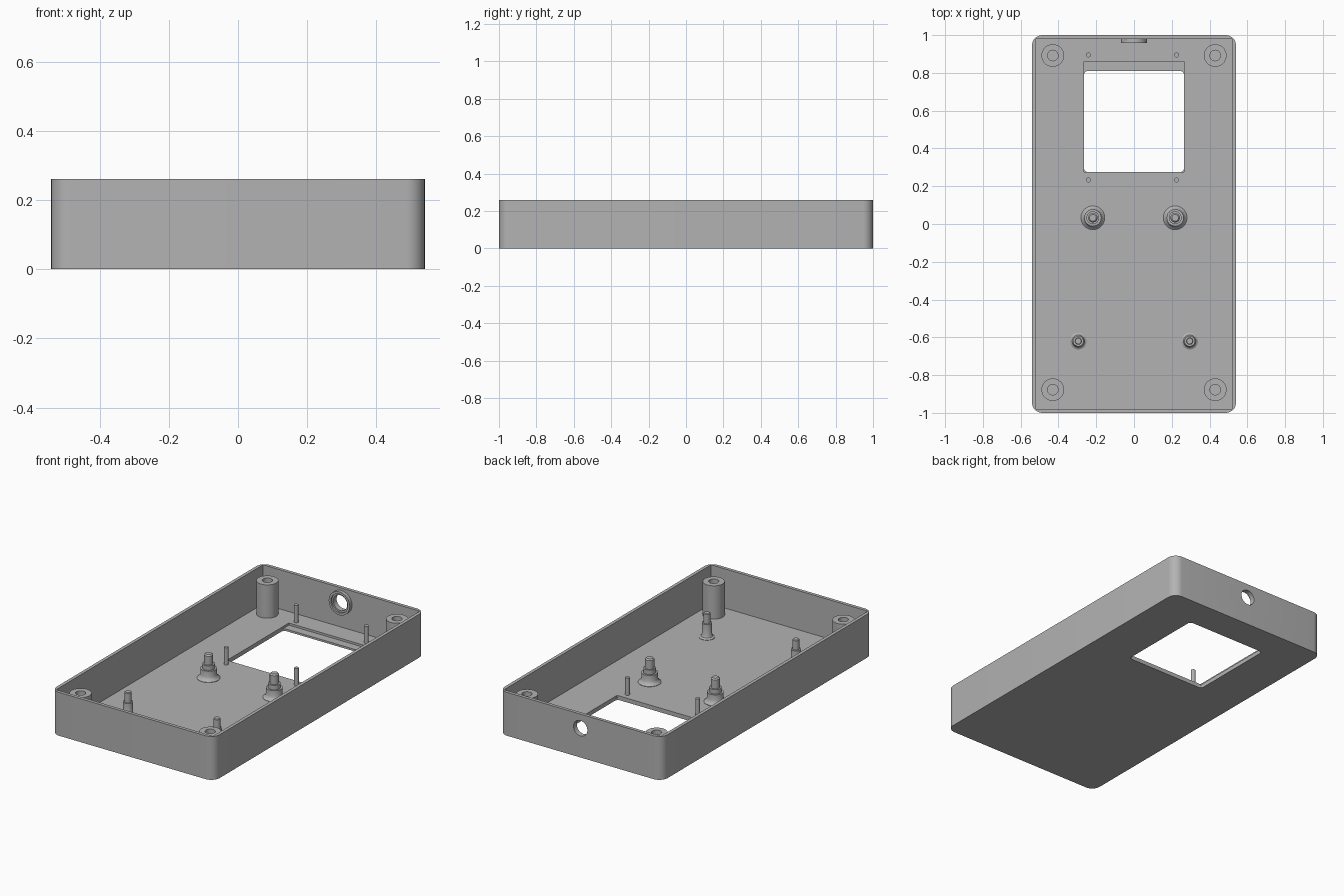
import bpy, bmesh, math
from mathutils import Matrix

if "Cube" in bpy.data.objects:
    bpy.data.objects.remove(bpy.data.objects["Cube"])

grey = bpy.data.materials.new("plain grey")
grey.diffuse_color = (0.45, 0.45, 0.45, 1)
grey.use_nodes = True
grey.node_tree.nodes["Principled BSDF"].inputs["Base Color"].default_value = grey.diffuse_color


def finish(name, bm, smooth=True):
    bmesh.ops.recalc_face_normals(bm, faces=bm.faces)
    mesh = bpy.data.meshes.new(name)
    bm.to_mesh(mesh)
    bm.free()
    mesh.materials.append(grey)
    ob = bpy.data.objects.new(name, mesh)
    bpy.context.collection.objects.link(ob)
    if smooth:
        shade(ob)
    return ob


def shade(ob):
    bpy.ops.object.select_all(action='DESELECT')
    ob.select_set(True)
    bpy.context.view_layer.objects.active = ob
    bpy.ops.object.shade_smooth_by_angle(angle=math.radians(30))


def prism(name, x0, x1, y0, y1, z0, z1, r=0, steps=8):
    """Upright block with rounded vertical corners."""
    pts = []
    for cx, cy, a in ((x1 - r, y1 - r, 0), (x0 + r, y1 - r, 90),
                      (x0 + r, y0 + r, 180), (x1 - r, y0 + r, 270)):
        n = steps if r else 0
        for i in range(n + 1):
            t = math.radians(a + 90 * i / max(n, 1))
            pts.append((cx + r * math.cos(t), cy + r * math.sin(t), z0))
    bm = bmesh.new()
    face = bm.faces.new([bm.verts.new(p) for p in pts])
    out = bmesh.ops.extrude_face_region(bm, geom=[face])
    top = [v for v in out["geom"] if isinstance(v, bmesh.types.BMVert)]
    bmesh.ops.translate(bm, verts=top, vec=(0, 0, z1 - z0))
    return finish(name, bm, False)


def lathe(name, profile, loc, turn=None, closed=False, n=32):
    """Spin (radius, height) points; radius 0 ends become a pole."""
    bm = bmesh.new()
    vs = [bm.verts.new((r, 0, z)) for r, z in profile]
    pairs = list(zip(vs, vs[1:])) + ([(vs[-1], vs[0])] if closed else [])
    es = [bm.edges.new(p) for p in pairs]
    bmesh.ops.spin(bm, geom=vs + es, cent=(0, 0, 0), axis=(0, 0, 1),
                   angle=math.tau, steps=n, use_duplicate=False)
    bmesh.ops.remove_doubles(bm, verts=bm.verts, dist=1e-5)
    bm.transform(Matrix.Translation(loc) @ (turn or Matrix()))
    return finish(name, bm)


def cut(ob, cutter):
    mod = ob.modifiers.new("cut", 'BOOLEAN')
    mod.operation, mod.solver, mod.object = 'DIFFERENCE', 'EXACT', cutter
    bpy.context.view_layer.objects.active = ob
    bpy.ops.object.modifier_apply(modifier="cut")
    bpy.data.objects.remove(cutter)


F = 0.025                                   # floor top
HOLE_Z = 0.175
BACK = Matrix.Rotation(math.pi / 2, 4, 'X')  # local z points to -y

# Open tray with screen window, stepped recess and cable hole
tray = prism("tray", -0.54, 0.54, -1, 1, 0, 0.26, 0.055)
cut(tray, prism("cavity", -0.52, 0.52, -0.98, 0.98, F, 0.4))
cut(tray, prism("window", -0.265, 0.265, 0.275, 0.81, -0.1, 0.1, 0.02, 5))
cut(tray, prism("recess", -0.265, 0.265, 0.275, 0.86, 0.012, 0.1))
cut(tray, lathe("cable_hole", [(0, -0.05), (0.046, -0.05), (0.046, 0.05), (0, 0.05)],
                (0, 0.99, HOLE_Z), BACK))
shade(tray)

# Collar around the cable hole, inside the back wall
lathe("cable_collar", [(0.046, 0), (0.07, 0), (0.07, 0.022), (0.056, 0.022),
                       (0.056, 0.012), (0.046, 0.012)],
      (0, 0.981, HOLE_Z), BACK, closed=True)

for side, s in (("left", -1), ("right", 1)):
    # Corner screw bosses with blind holes
    for end, y in (("back", 0.892), ("front", -0.877)):
        lathe(f"screw_boss_{end}_{side}",
              [(0.06, F - 0.005), (0.06, 0.225), (0.028, 0.225), (0.028, 0.06), (0, 0.06)],
              (s * 0.43, y, 0))
    # Stepped middle standoffs
    lathe(f"middle_standoff_{side}",
          [(0.063, F - 0.003), (0.063, F + 0.002), (0.051, 0.036), (0.045, 0.05),
           (0.045, 0.085), (0.034, 0.085), (0.034, 0.112), (0.025, 0.112),
           (0.025, 0.165), (0.018, 0.172), (0, 0.172)],
          (s * 0.218, 0.033, 0))
    # Slim front standoffs
    lathe(f"front_standoff_{side}",
          [(0.044, F - 0.003), (0.044, F + 0.002), (0.033, 0.034), (0.028, 0.046),
           (0.028, 0.112), (0.019, 0.112), (0.019, 0.168), (0.015, 0.172), (0, 0.172)],
          (s * 0.295, -0.62, 0))
    # Thin locating pins around the window
    for end, y in (("back", 0.895), ("front", 0.233)):
        lathe(f"pin_{end}_{side}", [(0.013, F - 0.003), (0.013, 0.128), (0, 0.128)],
              (s * 0.233 - 0.008, y, 0), n=16)
